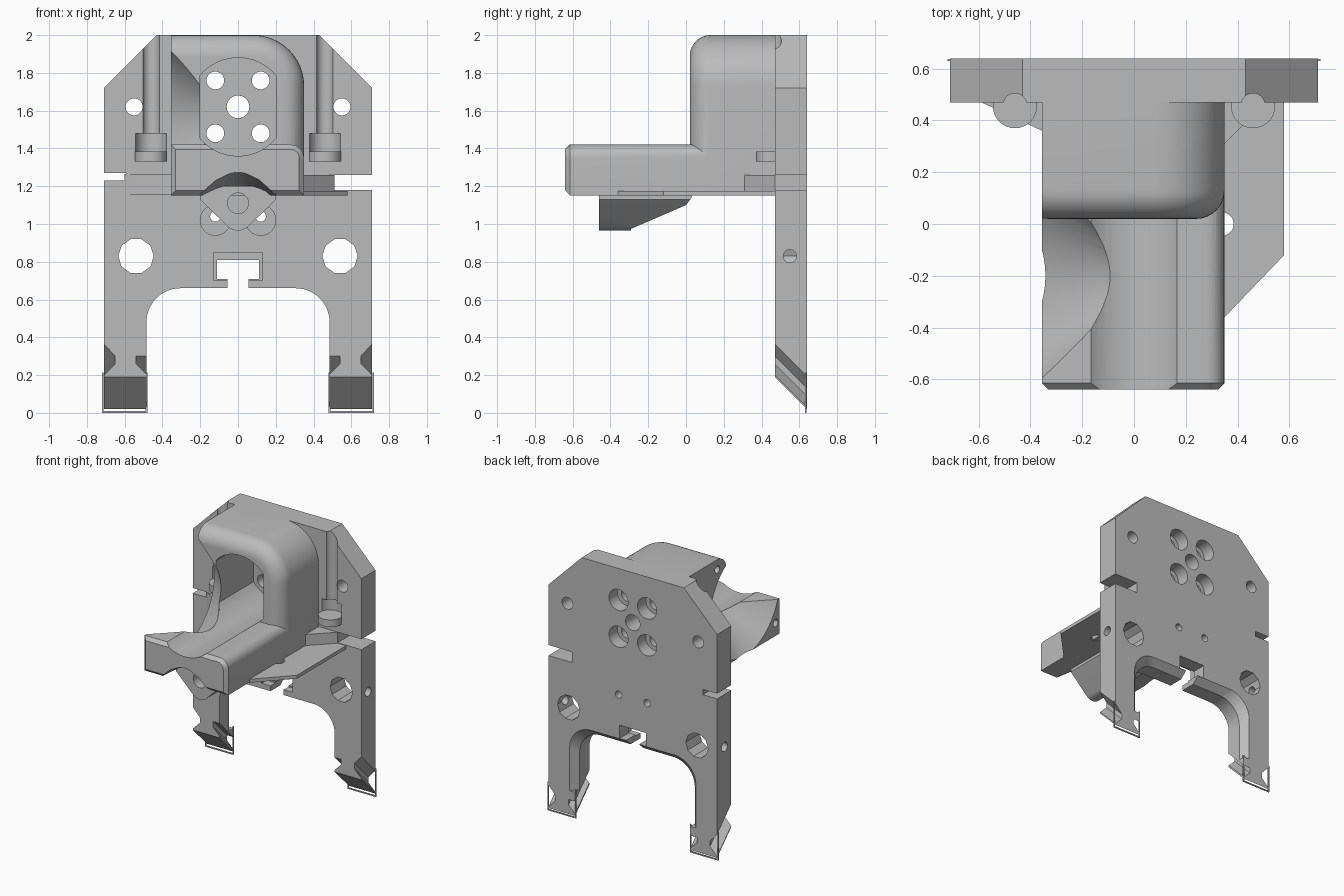
import bpy, bmesh
from math import pi, sin, cos, radians

if "Cube" in bpy.data.objects:
    bpy.data.objects.remove(bpy.data.objects["Cube"])

grey = bpy.data.materials.new("plain_grey")
grey.use_nodes = True
grey.diffuse_color = (0.5, 0.5, 0.5, 1)
grey.node_tree.nodes["Principled BSDF"].inputs["Base Color"].default_value = (0.5, 0.5, 0.5, 1)

PLACE = {"x": lambda a, b, t: (t, a, b),
         "y": lambda a, b, t: (a, t, b),
         "z": lambda a, b, t: (a, b, t)}


def prism(name, pts, lo, hi, axis="y", far=None):
    """Extrude a profile along an axis; far is an optional second end profile."""
    bm = bmesh.new()
    put = PLACE[axis]
    a = [bm.verts.new(put(*p, lo)) for p in pts]
    b = [bm.verts.new(put(*p, hi)) for p in (far or pts)]
    bm.faces.new(a)
    bm.faces.new(b)
    for i in range(len(a)):
        j = (i + 1) % len(a)
        bm.faces.new((a[i], a[j], b[j], b[i]))
    bmesh.ops.recalc_face_normals(bm, faces=bm.faces)
    me = bpy.data.meshes.new(name)
    bm.to_mesh(me)
    bm.free()
    me.materials.append(grey)
    ob = bpy.data.objects.new(name, me)
    bpy.context.collection.objects.link(ob)
    return ob


def arc(cx, cy, r, start, end, n=12):
    steps = [radians(start + (end - start) * i / n) for i in range(n + 1)]
    return [(cx + r * cos(t), cy + r * sin(t)) for t in steps]


def circle(cx, cy, r, n=32):
    return arc(cx, cy, r, 0, 360, n)[:-1]


def rect(x0, x1, y0, y1):
    return [(x0, y0), (x1, y0), (x1, y1), (x0, y1)]


def shift(pts, dz):
    return [(x, z + dz) for x, z in pts]


def combine(target, tool, operation="DIFFERENCE"):
    """Apply a boolean and discard the tool."""
    mod = target.modifiers.new("shape", "BOOLEAN")
    mod.operation, mod.solver, mod.object = operation, "EXACT", tool
    bpy.context.view_layer.objects.active = target
    bpy.ops.object.modifier_apply(modifier=mod.name)
    bpy.data.objects.remove(tool)


def drill(target, pts, lo, hi, axis="y", far=None):
    combine(target, prism("cutter", pts, lo, hi, axis, far))


def bevel(ob, width, segments, rule):
    bm = bmesh.new()
    bm.from_mesh(ob.data)
    edges = [e for e in bm.edges if rule(*(v.co for v in e.verts))]
    bmesh.ops.bevel(bm, geom=edges, offset=width, segments=segments,
                    profile=0.5, affect="EDGES")
    bm.to_mesh(ob.data)
    bm.free()


# Back plate with sloped shoulders
FRONT, BACK = 0.47, 0.64
plate = prism("back_plate", [(-.71, 0), (.71, 0), (.71, 1.72), (.43, 2), (-.43, 2), (-.71, 1.72)],
              FRONT, BACK)


# Leg arch, chamfered on the back
def arch(grow, bottom):
    x, z, r = .485 + grow, .66 + grow, .18
    right = [(x, bottom)] + arc(x - r, z - r, r, 0, 90)
    return right + [(-a, b) for a, b in reversed(right)]


drill(plate, arch(0, -.1), .4, .7)
drill(plate, arch(-.01, .2), .575, .65, far=arch(.055, .2))

# T slot above the arch
drill(plate, rect(-.055, .055, .6, .75), .4, .7)
drill(plate, rect(-.11, .11, .71, .81), .4, .7)
drill(plate, rect(-.13, .13, .7, .85), .4, .53)

# Side slits
drill(plate, rect(-.8, -.59, 1.23, 1.27), .4, .7)
drill(plate, rect(.51, .8, 1.18, 1.26), .4, .7)

# Sloped feet
drill(plate, [(.4, .26), (.7, -.04), (.7, -.3), (.4, -.3)], -1, 1, "x")

# Centre mounting holes
drill(plate, circle(0, 1.62, .06), .4, .7)
for s in (-1, 1):
    for z in (1.48, 1.76):
        drill(plate, circle(s * .12, z, .047), .4, .7)
        drill(plate, circle(s * .12, z, .08), .54, .7)
    # Outer holes, cross holes and small pockets
    drill(plate, circle(s * .55, 1.62, .045), .4, .7)
    drill(plate, circle(s * .54, .83, .094, 10), .4, .7)
    drill(plate, circle(.55, .83, .035, 16), s * .55, s * .8, "x")
    drill(plate, circle(s * .12, 1.02, .08), .4, .52)
    drill(plate, circle(s * .12, 1.04, .028, 16), .4, .7)
    # Screw grooves and head pockets
    drill(plate, circle(s * .46, .46, .045), 1.4, 2.1, "z")
    drill(plate, circle(s * .46, .45, .085), 1.38, 1.48, "z")
    # Dovetail notches running down the slope
    outer = [(s * .76, .42), (s * .65, .3), (s * .65, .26), (s * .725, .185)]
    inner = [(s * .46, .3), (s * .54, .3), (s * .54, .26), (s * .46, .18)]
    for notch in (outer, inner):
        drill(plate, shift(notch, .07), .4, .7, far=shift(notch, -.23))

# Upright half of the bracket
body = prism("bracket", [(-.355, 1.15), (.35, 1.15)] + arc(.08, 1.73, .27, 0, 90, 16) + [(-.355, 2)],
             .02, .475)
bevel(body, .11, 8, lambda a, b: max(a.y, b.y) < .03 and max(a.z, b.z) > 1.2
      and max(a.x, b.x) > -.35)

# Forward arm
arm = prism("arm", [(-.355, 1.152), (.349, 1.152)] + arc(.279, 1.35, .07, 0, 90, 8) + [(-.355, 1.42)],
            -.64, .3)
bevel(arm, .025, 1, lambda a, b: max(a.y, b.y) < -.63)
combine(body, arm, "UNION")

# Round bore with flat sides, and conical side opening
flat = pi / 4
bore = arc(0, 1.62, .26, -39.7, 39.7, 2)
bore = arc(0, 1.62, .26, 39.7, 140.3, 16) + arc(0, 1.62, .26, 219.7, 320.3, 16)
drill(body, bore, -.8, .6)
drill(body, circle(-.2, 1.56, .51, 64), -.455, .108, "x", far=circle(-.2, 1.56, .002, 64))

# Screw holes in the two open ends
for y, z in ((.13, 1.925), (-.57, 1.25)):
    drill(body, circle(y, z, .028, 16), -.5, -.2, "x")

# Channel under the arm tip
mouth = [(.2, 1.1), (.2, 1.16), (.11, 1.24)] + arc(0, 1.15, .13, 60, 120, 8) + [
    (-.11, 1.24), (-.2, 1.16), (-.2, 1.1)]
drill(body, mouth, -.66, -.4, far=[(x, 1.1 + (z - 1.1) * .55) for x, z in mouth])

# Nozzle wedge below the arm
nozzle = prism("nozzle", [(.2, 1.16), (.2, 1.13)] + arc(0, 1.045, .08, -45, -135, 8)
               + [(-.2, 1.13), (-.2, 1.16), (-.08, 1.2), (.08, 1.2)], -.46, .04)
side = [(-.5, .9), (-.5, 1.3), (.03, 1.3), (.03, 1.14), (0, 1.1), (-.29, .975), (-.29, .9)]
combine(nozzle, prism("side_shape", side, -.4, .4, "x"), "INTERSECT")
drill(nozzle, circle(0, 1.11, .055), -.6, -.15)

# Shelf and gussets joining the arm to the plate
shelf = prism("right_shelf", [(.3, .475), (.58, .475), (.58, -.12), (.35, -.36), (.3, -.36)],
              1.15, 1.176, "z")
drill(shelf, circle(.34, 0, .045), 1.1, 1.2, "z")
gusset_a = prism("left_gusset", [(-.6, .475), (-.3, .475), (-.3, .34), (-.355, .36)], 1.155, 1.265, "z")
gusset_b = prism("right_gusset", [(.3, .48), (.51, .48), (.51, .47), (.35, .31), (.3, .31)], 1.17, 1.26, "z")

# Screw seats and thin foot frames
parts = [plate, body, nozzle, shelf, gusset_a, gusset_b]
for s, label in ((1, "left"), (-1, "right")):
    parts.append(prism(label + "_screw_seat", circle(s * .46, .455, .085), 1.33, 1.385, "z"))
    frame = prism(label + "_foot_frame", rect(*sorted((s * .48, s * .72)), 0, .215), .63, .638)
    drill(frame, rect(*sorted((s * .489, s * .711)), .009, .3), .6, .7)
    parts.append(frame)

# Smooth curved walls, keeping edges crisp
bpy.ops.object.select_all(action="DESELECT")
for ob in parts:
    ob.select_set(True)
bpy.context.view_layer.objects.active = plate
bpy.ops.object.shade_smooth_by_angle(angle=radians(25))
